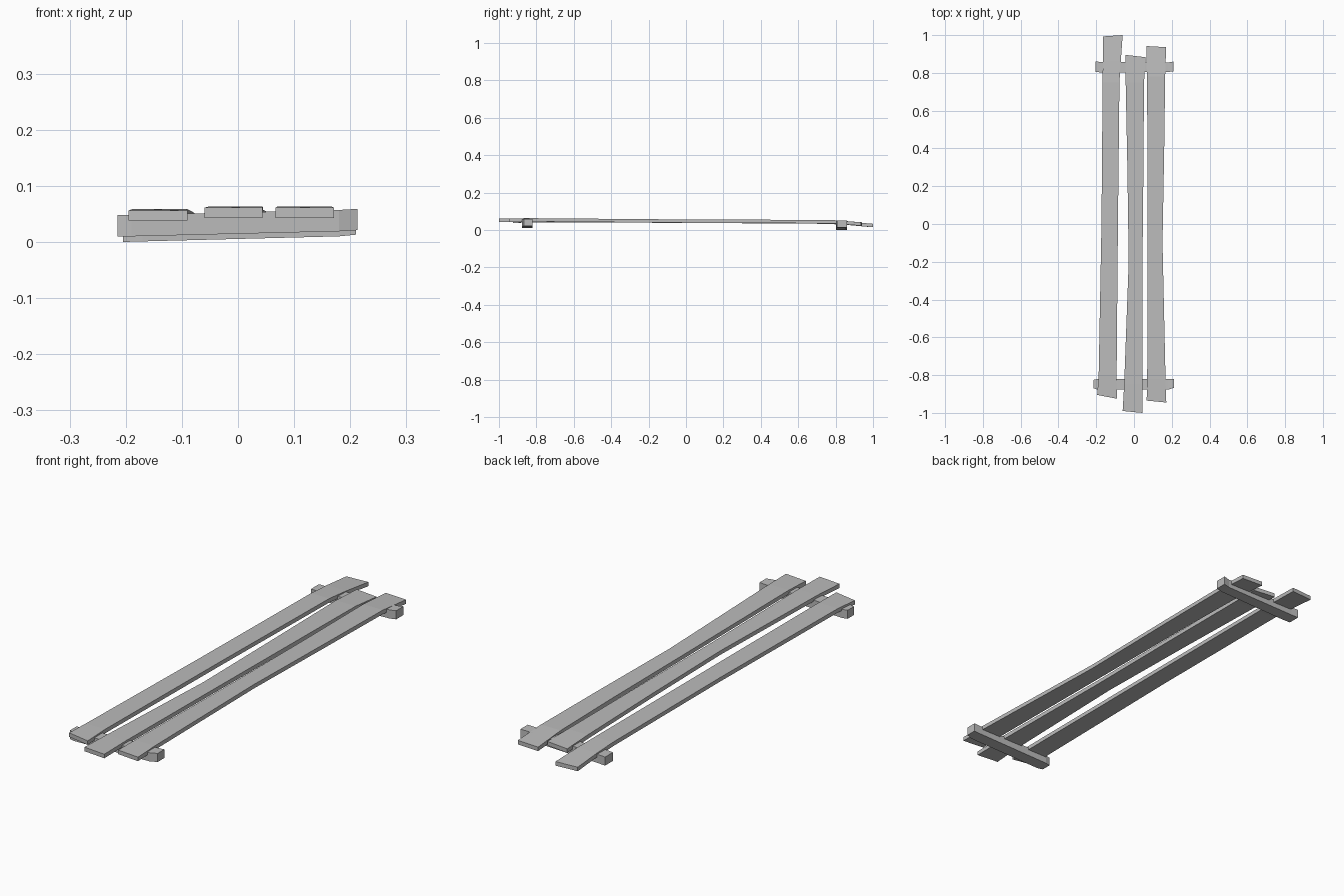
import bpy
import bmesh

cube = bpy.data.objects.get("Cube")
if cube:
    bpy.data.objects.remove(cube, do_unlink=True)

grey = bpy.data.materials.new("weathered_grey")
grey.use_nodes = True
colour = (0.5, 0.5, 0.5, 1)
grey.diffuse_color = colour
grey.node_tree.nodes["Principled BSDF"].inputs["Base Color"].default_value = colour


def loft(name, sections):
    """Skin a run of four-cornered sections into a closed, flat-faced board."""
    bm = bmesh.new()
    rings = [[bm.verts.new(p) for p in s] for s in sections]
    for a, b in zip(rings, rings[1:]):
        for i in range(4):
            j = (i + 1) % 4
            bm.faces.new((a[i], a[j], b[j], b[i]))
    bm.faces.new(rings[0])
    bm.faces.new(rings[-1])
    bmesh.ops.recalc_face_normals(bm, faces=bm.faces)
    mesh = bpy.data.meshes.new(name)
    bm.to_mesh(mesh)
    bm.free()
    mesh.materials.append(grey)
    obj = bpy.data.objects.new(name, mesh)
    bpy.context.collection.objects.link(obj)


def plank(name, stations, thickness=0.018):
    """Stations: y at left edge, y at right edge, x range, top height."""
    loft(name, [((x0, y0, z - thickness), (x1, y1, z - thickness),
                 (x1, y1, z), (x0, y0, z))
                for y0, y1, x0, x1, z in stations])


def batten(name, stations, height=0.038):
    """Stations: x, y range, bottom height."""
    loft(name, [((x, y0, z), (x, y1, z), (x, y1, z + height), (x, y0, z + height))
                for x, y0, y1, z in stations])


# Long, slightly warped planks
plank("right_plank", [
    (-0.905, -0.925, -0.195, -0.09, 0.056),
    (-0.8, -0.8, -0.187, -0.092, 0.059),
    (0, 0, -0.172, -0.085, 0.056),
    (0.75, 0.75, -0.166, -0.077, 0.051),
    (0.86, 0.86, -0.165, -0.07, 0.045),
    (0.993, 1.0, -0.164, -0.06, 0.033)])
plank("middle_plank", [
    (-0.99, -1.0, -0.06, 0.044, 0.061),
    (-0.85, -0.85, -0.052, 0.044, 0.063),
    (-0.2, -0.2, -0.028, 0.045, 0.057),
    (0.3, 0.3, -0.035, 0.05, 0.055),
    (0.75, 0.75, -0.044, 0.053, 0.052),
    (0.895, 0.883, -0.044, 0.062, 0.045)])
plank("left_plank", [
    (-0.935, -0.945, 0.067, 0.171, 0.061),
    (-0.82, -0.82, 0.07, 0.167, 0.063),
    (-0.1, -0.1, 0.072, 0.151, 0.057),
    (0.4, 0.4, 0.072, 0.16, 0.055),
    (0.78, 0.78, 0.068, 0.165, 0.053),
    (0.942, 0.936, 0.066, 0.17, 0.041)])

# Cross battens underneath, tilted a little and pinched at the ends
batten("front_batten", [
    (-0.215, -0.87, -0.825, 0.01),
    (-0.19, -0.877, -0.82, 0.01),
    (0.18, -0.877, -0.82, 0.019),
    (0.213, -0.867, -0.82, 0.021)])
batten("rear_batten", [
    (-0.205, 0.805, 0.86, 0.0),
    (-0.17, 0.802, 0.858, 0.001),
    (0.18, 0.805, 0.855, 0.01),
    (0.21, 0.808, 0.86, 0.013)])
